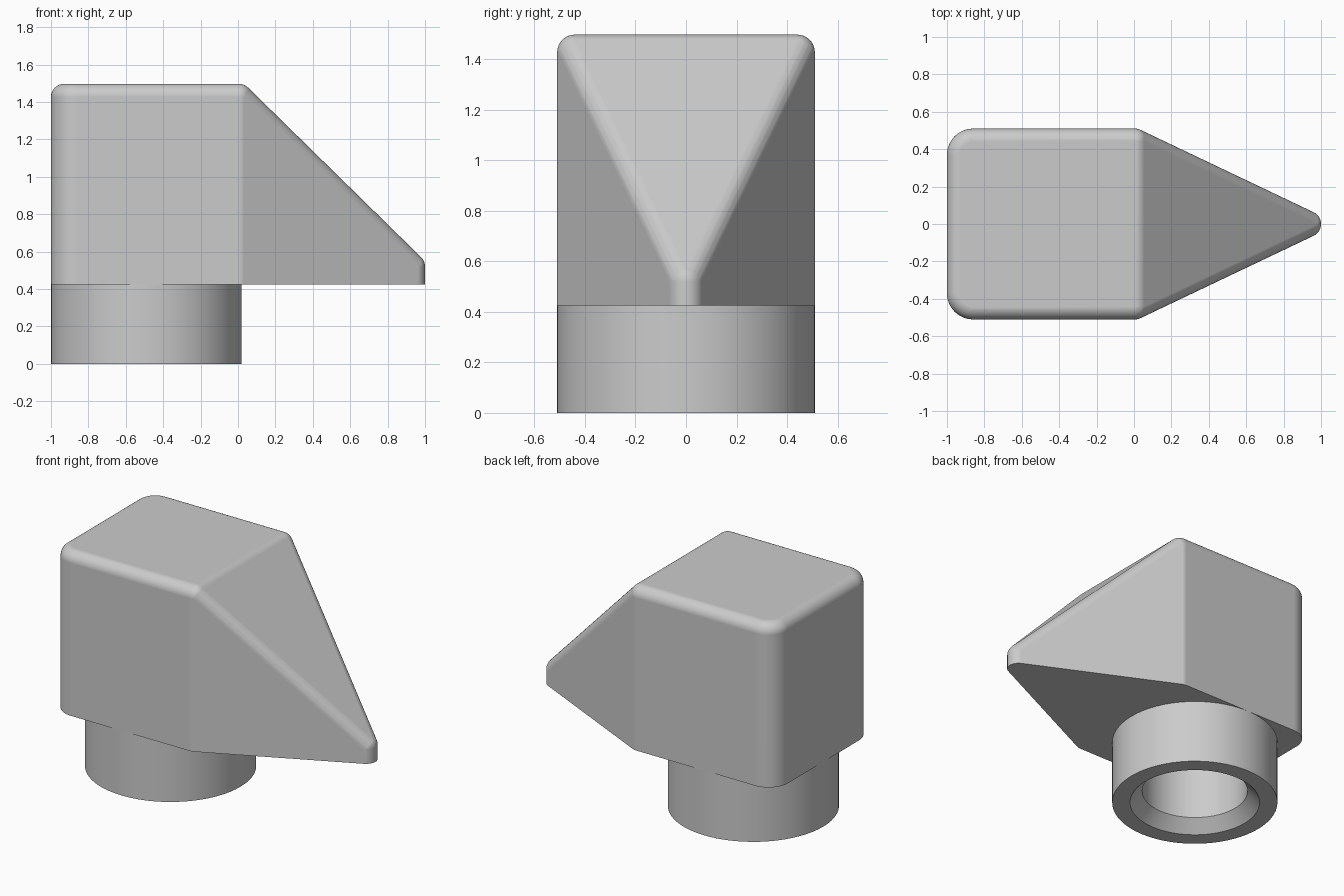
import bpy, bmesh
from math import sin, cos, pi

cube = bpy.data.objects.get("Cube")
if cube:
    bpy.data.objects.remove(cube)

grey = bpy.data.materials.new("light grey")
grey.use_nodes = True
color = (0.6, 0.6, 0.6, 1)
grey.diffuse_color = color
grey.node_tree.nodes["Principled BSDF"].inputs["Base Color"].default_value = color

BASE, TOP, HALF = 0.425, 1.497, 0.51   # body underside, body top, half width
FILLET = 0.07                          # edge rounding


def finish(name, bm):
    """Turn a bmesh into a smooth object with sharp edges kept."""
    bmesh.ops.recalc_face_normals(bm, faces=bm.faces)
    mesh = bpy.data.meshes.new(name)
    bm.to_mesh(mesh)
    bm.free()
    mesh.materials.append(grey)
    obj = bpy.data.objects.new(name, mesh)
    bpy.context.collection.objects.link(obj)
    bpy.ops.object.select_all(action="DESELECT")
    obj.select_set(True)
    bpy.context.view_layer.objects.active = obj
    bpy.ops.object.shade_smooth_by_angle(angle=pi / 6)
    flat = obj.modifiers.new("flat panels", "WEIGHTED_NORMAL")
    flat.keep_sharp = True
    return obj


def ring(bm, x, y, z, radius, count=48):
    for i in range(count):
        a = 2 * pi * i / count
        bm.verts.new((x + radius * cos(a), y + radius * sin(a), z))


def rounded_post(bm, x, y, z, core=0.0, steps=8):
    """Vertical post with a filleted top, used as a corner of the hull."""
    ring(bm, x, y, BASE, core + FILLET)
    for i in range(steps):
        a = pi / 2 * i / steps
        ring(bm, x, y, z + FILLET * sin(a), core + FILLET * cos(a))
    if core:
        ring(bm, x, y, z + FILLET, core)
    else:
        bm.verts.new((x, y, z + FILLET))


# Body: hull around two wide back corners, two front corners and the nose tip
bm = bmesh.new()
for side in (-1, 1):
    rounded_post(bm, -0.86, side * (HALF - 0.14), TOP - FILLET, core=FILLET)
    rounded_post(bm, 0.005, side * (HALF - FILLET), TOP - FILLET)
rounded_post(bm, 1 - FILLET, 0, 0.52)
hull = bmesh.ops.convex_hull(bm, input=bm.verts)
loose = {g for g in hull["geom_interior"] + hull["geom_unused"]
         if isinstance(g, bmesh.types.BMVert)}
bmesh.ops.delete(bm, geom=list(loose), context="VERTS")
bmesh.ops.dissolve_limit(bm, angle_limit=0.01, verts=bm.verts, edges=bm.edges)
finish("wedge_body", bm)

# Collar: lathed tube with a chamfered bore, open where it meets the body
profile = [(HALF, BASE), (HALF, 0), (0.40, 0), (0.325, 0.08), (0.325, BASE)]
bm = bmesh.new()
verts = [bm.verts.new((r, 0, z)) for r, z in profile]
edges = [bm.edges.new(pair) for pair in zip(verts, verts[1:])]
bmesh.ops.spin(bm, geom=verts + edges, cent=(0, 0, 0), axis=(0, 0, 1),
               angle=2 * pi, steps=64, use_merge=True)
bmesh.ops.remove_doubles(bm, verts=bm.verts, dist=0.0001)
collar = finish("round_collar", bm)
collar.location.x = HALF - 1
